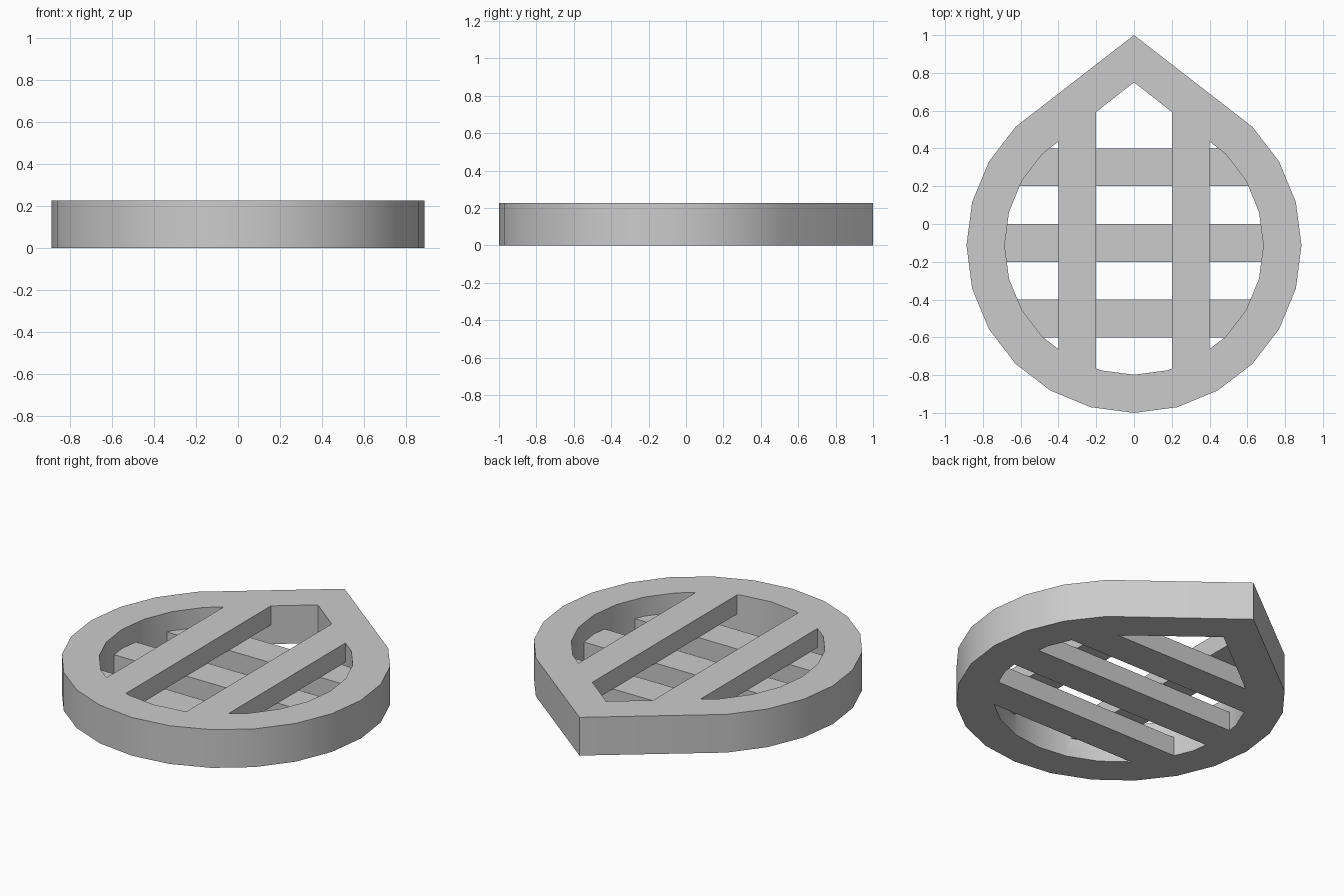
import bpy
import bmesh
from math import radians, sin, cos

cube = bpy.data.objects.get("Cube")
if cube:
    bpy.data.objects.remove(cube, do_unlink=True)

HEIGHT = 0.227
MID = HEIGHT / 2
CENTRE_Y = -0.113

grey = bpy.data.materials.new("plain grey")
grey.use_nodes = True
colour = (0.6, 0.6, 0.6, 1)
grey.diffuse_color = colour
grey.node_tree.nodes["Principled BSDF"].inputs["Base Color"].default_value = colour


def teardrop(radius, tip):
    """Circle outline whose upper quarter is drawn out to a point."""
    outline = [(0, tip)]
    for step in range(19):
        a = radians(135 + 15 * step)
        outline.append((radius * cos(a), CENTRE_Y + radius * sin(a)))
    return outline


def prism(name, outline, z0, z1):
    bm = bmesh.new()
    face = bm.faces.new([bm.verts.new((x, y, z0)) for x, y in outline])
    top = bmesh.ops.extrude_face_region(bm, geom=[face])["geom"]
    verts = [v for v in top if isinstance(v, bmesh.types.BMVert)]
    bmesh.ops.translate(bm, verts=verts, vec=(0, 0, z1 - z0))
    bmesh.ops.recalc_face_normals(bm, faces=bm.faces)
    mesh = bpy.data.meshes.new(name)
    bm.to_mesh(mesh)
    bm.free()
    mesh.materials.append(grey)
    obj = bpy.data.objects.new(name, mesh)
    bpy.context.collection.objects.link(obj)
    return obj


def bar(name, x0, x1, y0, y1, z0, z1):
    return prism(name, [(x0, y0), (x1, y0), (x1, y1), (x0, y1)], z0, z1)


def combine(target, other, operation):
    """Apply a boolean and discard the other solid."""
    mod = target.modifiers.new(operation.lower(), "BOOLEAN")
    mod.operation = operation
    mod.solver = "EXACT"
    mod.object = other
    bpy.context.view_layer.objects.active = target
    bpy.ops.object.modifier_apply(modifier=mod.name)
    bpy.data.objects.remove(other, do_unlink=True)


# Teardrop rim with a matching opening
rim = prism("teardrop_lattice", teardrop(0.887, 1.0), 0, HEIGHT)
combine(rim, prism("opening", teardrop(0.685, 0.75), -0.1, HEIGHT + 0.1), "DIFFERENCE")

# Lower layer: three crosswise bars
for y, reach in ((0.2, 0.69), (-0.2, 0.78), (-0.6, 0.69)):
    combine(rim, bar("cross_bar", -reach, reach, y, y + 0.2, 0, MID), "UNION")

# Upper layer: two lengthwise bars
for x in (-0.4, 0.2):
    combine(rim, bar("long_bar", x, x + 0.2, -0.83, 0.65, MID, HEIGHT), "UNION")

# Smooth the curved walls, keep corners sharp
bpy.ops.object.select_all(action="DESELECT")
rim.select_set(True)
bpy.context.view_layer.objects.active = rim
bpy.ops.object.shade_smooth_by_angle(angle=radians(30))
